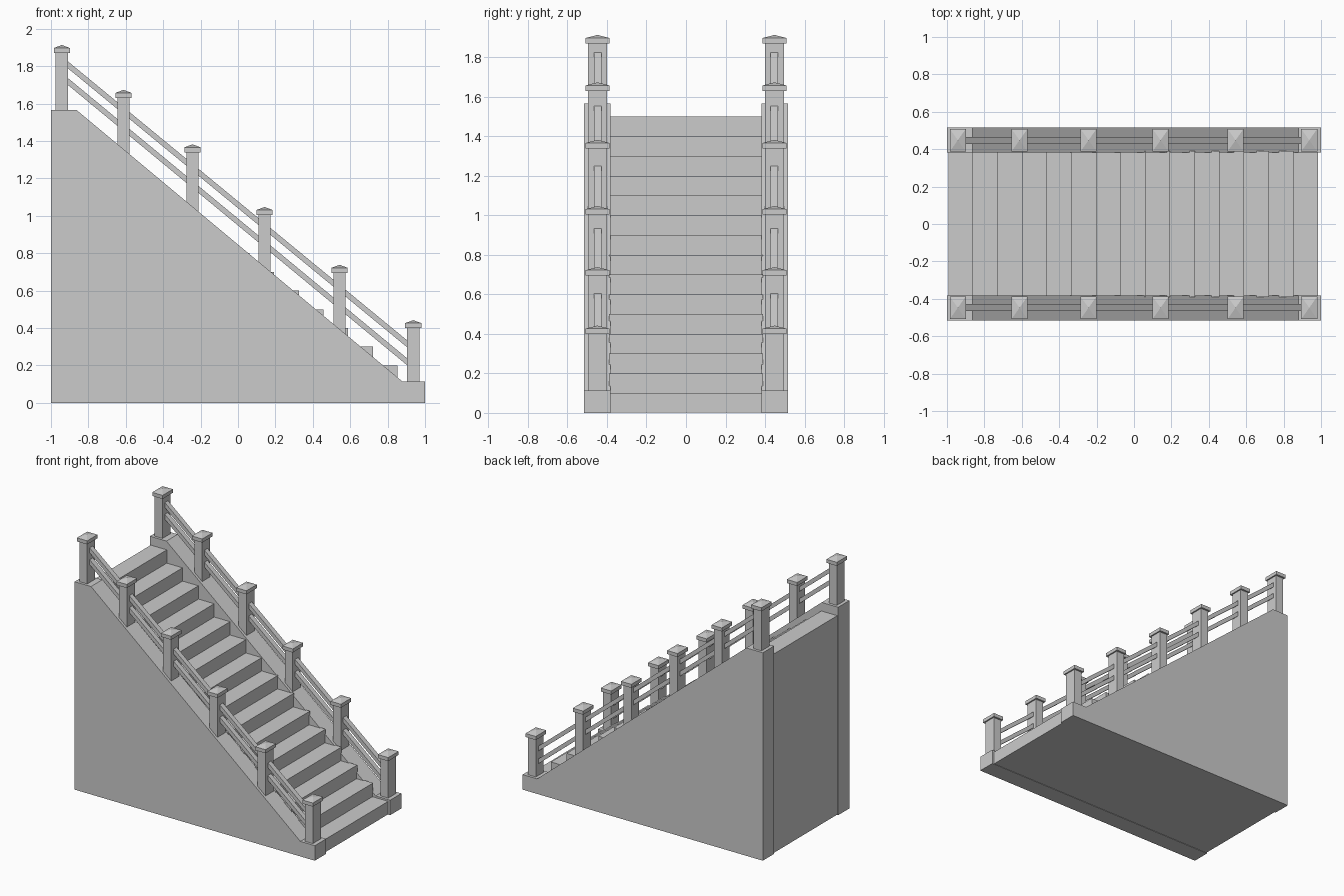
import bpy, bmesh

if "Cube" in bpy.data.objects:
    bpy.data.objects.remove(bpy.data.objects["Cube"])


def make(name, bm):
    bmesh.ops.recalc_face_normals(bm, faces=bm.faces)
    me = bpy.data.meshes.new(name)
    bm.to_mesh(me)
    bm.free()
    ob = bpy.data.objects.new(name, me)
    bpy.context.collection.objects.link(ob)
    return ob


def prism(name, profile, y0, y1):
    """Extrude an x-z profile from y0 to y1."""
    bm = bmesh.new()
    face = bm.faces.new([bm.verts.new((x, y0, z)) for x, z in profile])
    ext = bmesh.ops.extrude_face_region(bm, geom=[face])
    verts = [g for g in ext["geom"] if isinstance(g, bmesh.types.BMVert)]
    bmesh.ops.translate(bm, verts=verts, vec=(0, y1 - y0, 0))
    return make(name, bm)


def post(name, x, y, bottom, top):
    """Rectangular post carrying a wider cap with a pyramid top."""
    bm = bmesh.new()

    def loft(sections):
        rings = [[bm.verts.new((x + sx * w, y + sy * d, z))
                  for sx, sy in ((-1, -1), (1, -1), (1, 1), (-1, 1))]
                 for w, d, z in sections]
        bm.faces.new(rings[0])
        for a, b in zip(rings, rings[1:]):
            for i in range(4):
                bm.faces.new((a[i], a[(i + 1) % 4], b[(i + 1) % 4], b[i]))
        return rings[-1]

    bm.faces.new(loft([(.033, .047, bottom), (.033, .047, top - .04)]))
    rim = loft([(.043, .061, top - .043), (.043, .061, top - .016)])
    peak = bm.verts.new((x, y, top))
    for i in range(4):
        bm.faces.new((rim[i], rim[(i + 1) % 4], peak))
    return make(name, bm)


# Stepped solid between the walls
STEPS, RISE, RUN, FRONT = 15, 0.1, 0.1317, 0.984
outline = [(-0.993, 0.003), (FRONT, 0.003)]
for i in range(STEPS):
    x = FRONT - RUN * i
    if i:
        outline.append((x, RISE * i))
    outline.append((x, RISE * (i + 1)))
outline.append((-0.993, RISE * STEPS))
prism("stairs", outline, -0.39, 0.39)

wall = [(-1, 0), (1, 0), (1, .113), (.88, .113), (-.863, 1.565), (-1, 1.565)]
posts = [(-.942, 1.913), (-.612, 1.673), (-.243, 1.382),
         (.142, 1.047), (.543, .738), (.937, .442)]

for side, s in (("front", -1), ("back", 1)):
    # Sloped side wall
    prism(f"{side}_wall", wall, s * 0.381, s * 0.515)
    # Posts sunk slightly into the wall
    for n, (x, top) in enumerate(posts):
        base = min(1.565, max(.113, .113 + (.88 - x) * .833)) - .06
        post(f"{side}_post_{n + 1}", x, s * 0.448, base, top)
    # Two sloping handrails
    for label, z0, z1 in (("upper", 1.826, .333), ("lower", 1.737, .237)):
        prism(f"{side}_{label}_rail",
              [(-.92, z0 + .008), (.915, z1 - .008),
               (.915, z1 - .045), (-.92, z0 - .029)],
              s * 0.428, s * 0.466)
